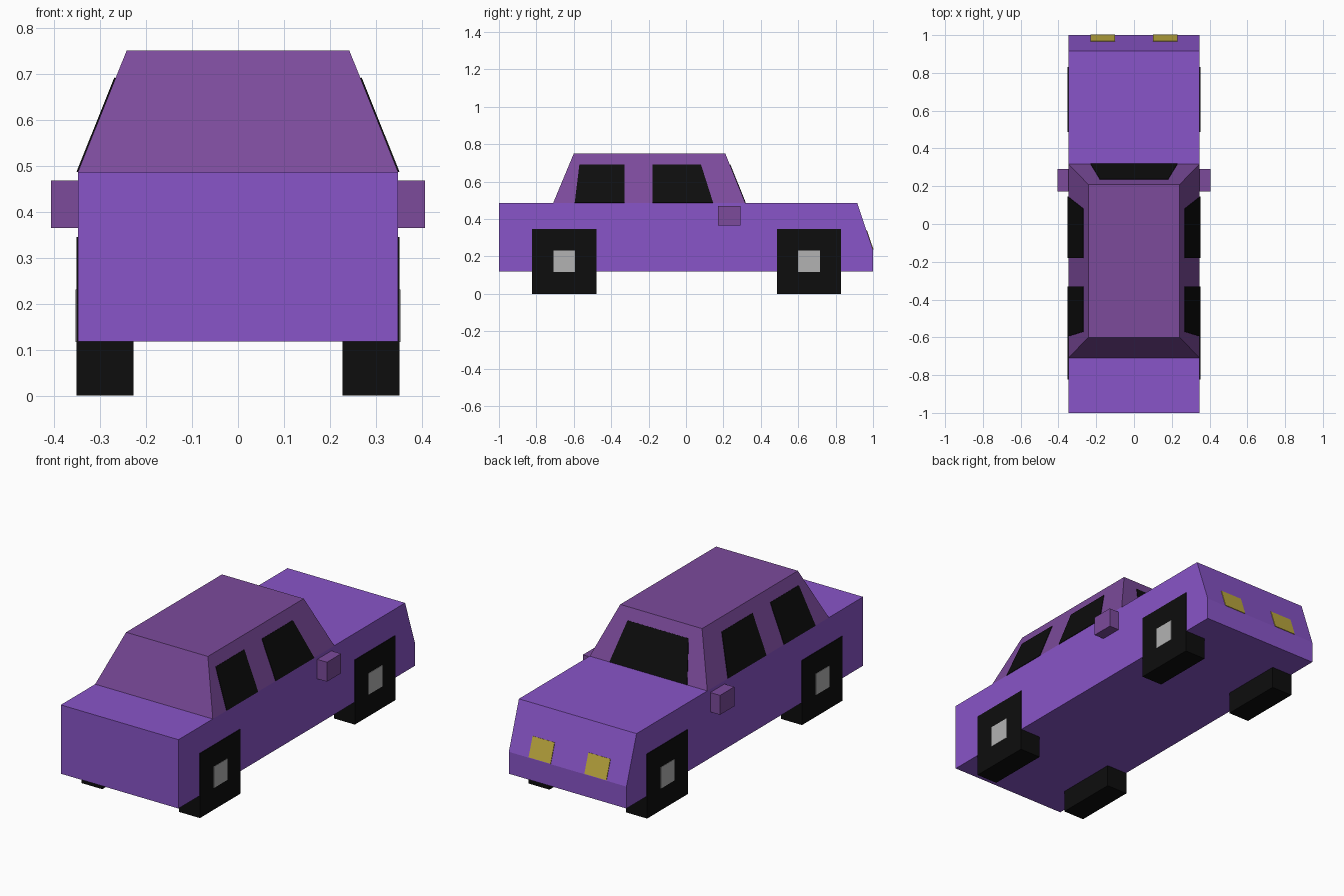
import bpy, bmesh
from mathutils import Vector

if "Cube" in bpy.data.objects:
    bpy.data.objects.remove(bpy.data.objects["Cube"])


def material(name, rgb):
    m = bpy.data.materials.new(name)
    m.diffuse_color = (*rgb, 1)
    m.use_nodes = True
    m.node_tree.nodes["Principled BSDF"].inputs["Base Color"].default_value = m.diffuse_color
    return m


BODY = material("body_purple", (0.25, 0.09, 0.58))
CABIN = material("cabin_purple", (0.20, 0.07, 0.33))
BLACK = material("black", (0.004, 0.004, 0.004))
SILVER = material("silver", (0.45, 0.45, 0.45))
YELLOW = material("lamp_yellow", (0.51, 0.40, 0.05))


def finish(bm, name, mat):
    bmesh.ops.recalc_face_normals(bm, faces=bm.faces)
    mesh = bpy.data.meshes.new(name)
    bm.to_mesh(mesh)
    bm.free()
    mesh.materials.append(mat)
    obj = bpy.data.objects.new(name, mesh)
    bpy.context.collection.objects.link(obj)
    return obj


def prism(name, points, push, mat):
    """Closed solid: a flat outline extruded along a vector."""
    bm = bmesh.new()
    face = bm.faces.new([bm.verts.new(p) for p in points])
    new = bmesh.ops.extrude_face_region(bm, geom=[face], use_keep_orig=True)["geom"]
    bmesh.ops.translate(bm, vec=Vector(push),
                        verts=[v for v in new if isinstance(v, bmesh.types.BMVert)])
    return finish(bm, name, mat)


def box(name, x, y, z, mat):
    outline = [(x[0], y[0], z[0]), (x[0], y[1], z[0]), (x[0], y[1], z[1]), (x[0], y[0], z[1])]
    return prism(name, outline, (x[1] - x[0], 0, 0), mat)


def span(s, a, b):
    return sorted((s * a, s * b))


W, ROOF_W = 0.348, 0.242          # half widths of body and roof
BELT, ROOF = 0.486, 0.75          # heights of cabin base and roof
THIN = 0.003                      # thickness of glass and lamps


def slope(z, low, high):
    return low + (high - low) * (z - BELT) / (ROOF - BELT)


# Body: side profile with slanted nose
profile = [(-1, 0.118), (-1, BELT), (0.915, BELT), (1, 0.235), (1, 0.118)]
prism("car_body", [(-W, y, z) for y, z in profile], (2 * W, 0, 0), BODY)

# Cabin: tapered block
bm = bmesh.new()
bmesh.ops.create_cube(bm, size=2)
for v in bm.verts:
    top, ahead = v.co.z > 0, v.co.y > 0
    v.co.x *= ROOF_W if top else W
    v.co.y = (0.21 if top else 0.317) if ahead else (-0.60 if top else -0.71)
    v.co.z = ROOF if top else BELT
finish(bm, "cabin", CABIN)

# Windscreen
prism("windscreen", [(x, slope(z, 0.317, 0.21), z) for x, z in
                     [(-0.23, BELT), (0.23, BELT), (0.18, 0.69), (-0.18, 0.69)]],
      Vector((0, 0.264, 0.107)).normalized() * THIN, BLACK)

# Headlamps lying on the slanted nose
for s in (-1, 1):
    prism("headlamp", [(s * x, 0.915 + 0.085 * (BELT - z) / (BELT - 0.235), z) for x, z in
                       [(0.10, 0.237), (0.23, 0.237), (0.23, 0.338), (0.10, 0.338)]],
          Vector((0, 0.251, 0.085)).normalized() * THIN, YELLOW)

side_windows = {
    "rear_window": [(-0.595, BELT), (-0.57, 0.69), (-0.33, 0.69), (-0.33, BELT)],
    "front_window": [(-0.18, BELT), (-0.18, 0.69), (0.08, 0.69), (0.145, BELT)],
}
for s, side in ((-1, "left"), (1, "right")):
    # Side windows
    for name, pts in side_windows.items():
        prism(f"{side}_{name}", [(s * slope(z, W, ROOF_W), y, z) for y, z in pts],
              Vector((s * 0.264, 0, 0.106)).normalized() * THIN, BLACK)
    # Wing mirror
    box(f"{side}_mirror", span(s, W - 0.01, 0.406), (0.172, 0.292), (0.364, 0.468), CABIN)
    # Square wheels with hub plates
    for y, end in ((-0.651, "rear"), (0.658, "front")):
        box(f"{side}_{end}_wheel", span(s, 0.227, 0.351), (y - 0.172, y + 0.172), (0, 0.345), BLACK)
        box(f"{side}_{end}_hub", span(s, 0.34, 0.353), (y - 0.058, y + 0.058), (0.117, 0.231), SILVER)
